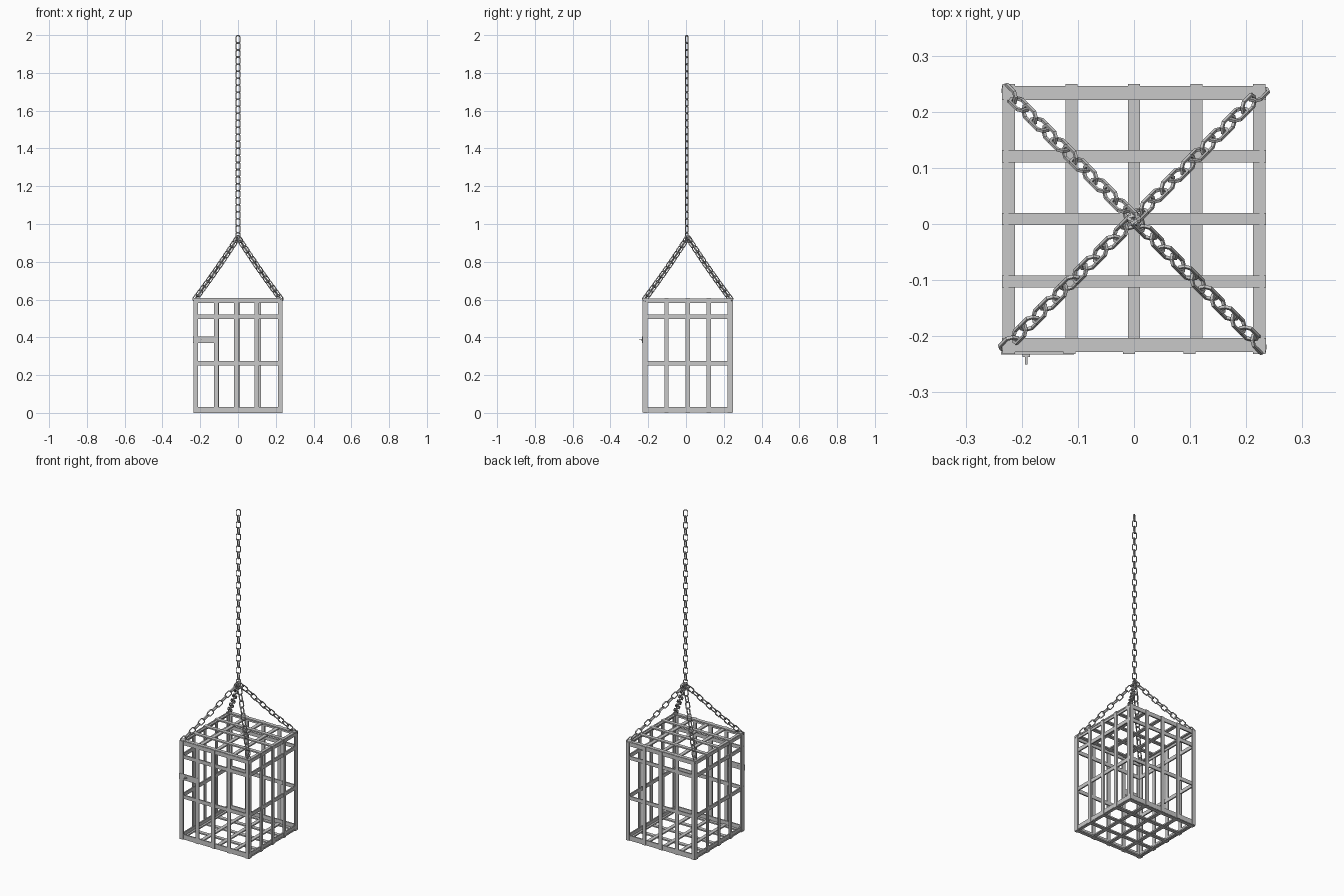
import bpy, math
from mathutils import Vector, Matrix

cube = bpy.data.objects.get("Cube")
if cube:
    bpy.data.objects.remove(cube, do_unlink=True)

iron = bpy.data.materials.new("grey iron")
iron.use_nodes = True
GREY = (0.58, 0.58, 0.58, 1)
iron.diffuse_color = GREY
iron.node_tree.nodes["Principled BSDF"].inputs["Base Color"].default_value = GREY

CY = 0.009          # cage centre in y
R = 0.223           # bar axis distance from the centre
W = 0.022           # flat bar width
T = 0.008           # flat bar thickness
TOP = 0.607
STEPS = [-R, -R / 2, 0, R / 2, R]
FRONT_STEPS = [-R, -0.115, -0.009, 0.099, R]


def add_mesh(name, verts, faces):
    mesh = bpy.data.meshes.new(name)
    mesh.from_pydata(verts, [], faces)
    mesh.materials.append(iron)
    obj = bpy.data.objects.new(name, mesh)
    bpy.context.collection.objects.link(obj)
    return obj


def bar(name, centre, size):
    c, s = Vector(centre), Vector(size) / 2
    verts = [c + Vector((x * s.x, y * s.y, z * s.z))
             for x in (-1, 1) for y in (-1, 1) for z in (-1, 1)]
    faces = [(0, 1, 3, 2), (4, 6, 7, 5), (0, 4, 5, 1),
             (2, 3, 7, 6), (0, 2, 6, 4), (1, 5, 7, 3)]
    return add_mesh(name, verts, faces)


def link_geometry(length, width, wire):
    """Octagonal square-section link in the local XZ plane, long along Z."""
    a, b, cut = width / 2 - wire, length / 2 - wire, width * 0.24
    path = [(a, b - cut), (a - cut, b), (cut - a, b), (-a, b - cut),
            (-a, cut - b), (cut - a, -b), (a - cut, -b), (a, cut - b)]
    n = len(path)
    verts, faces = [], []
    for x, z in path:
        out = Vector((x / a, 0, z / b)).normalized()
        for u, v in ((1, 1), (-1, 1), (-1, -1), (1, -1)):
            verts.append(Vector((x, 0, z)) + out * wire * u + Vector((0, wire * v, 0)))
    for i in range(n):
        for j in range(4):
            k, m = (i + 1) % n, (j + 1) % 4
            faces.append((i * 4 + j, k * 4 + j, k * 4 + m, i * 4 + m))
    return verts, faces


def chain(name, start, end, count, angles, length, width, wire, sag=0):
    start, end = Vector(start), Vector(end)
    turn = (end - start).to_track_quat('Z', 'Y').to_matrix().to_4x4()
    lv, lf = link_geometry(length, width, wire)
    verts, faces = [], []
    for i in range(count):
        f = i / (count - 1)
        spot = start.lerp(end, f) - Vector((0, 0, sag * math.sin(math.pi * f)))
        place = (Matrix.Translation(spot) @ turn
                 @ Matrix.Rotation(math.radians(angles[i % 2]), 4, 'Z'))
        base = len(verts)
        verts += [place @ v for v in lv]
        faces += [tuple(base + k for k in face) for face in lf]
    return add_mesh(name, verts, faces)


# Floor and roof grids of flat bars, cross bars laid over the long bars
for part, z, over in (("floor", T / 2, 0.004), ("roof", TOP - T / 2, -0.004)):
    for s in STEPS:
        bar(part + "_cross_bar", (0, CY + s, z), (0.471, W, T))
        bar(part + "_long_bar", (s, CY, z + over), (W, 0.471, T))

# Flat upright bars on all four walls, paired into angles at the corners
for s, front in zip(STEPS, FRONT_STEPS):
    bar("front_upright", (front, CY - 0.2365, TOP / 2), (W, T, TOP - 0.002))
    bar("back_upright", (s, CY + 0.2365, TOP / 2), (W, T, TOP - 0.002))
    for side in (-1, 1):
        bar("side_upright", (side * 0.2305, CY + s, TOP / 2), (T, W, TOP - 0.002))

# Flat rails around the walls
for z, height in ((TOP - 0.014, 0.024), (0.509, W), (0.263, W), (0.017, 0.03)):
    for side in (-1, 1):
        bar("wall_rail", (0, CY + side * 0.233, z), (0.469, T, height))
        bar("wall_rail", (side * 0.228, CY, z), (T, 0.471, height))

# Lock plate and peg on the front
bar("lock_plate", (-0.172, CY - 0.239, 0.387), (0.13, 0.006, 0.036))
bar("lock_peg", (-0.192, CY - 0.247, 0.387), (0.004, 0.024, 0.004))
bar("lock_peg_collar", (-0.192, CY - 0.244, 0.387), (0.014, 0.004, 0.008))

# Four sling chains and the hanging chain
for sx in (-1, 1):
    for sy in (-1, 1):
        chain("sling_chain", (sx * 0.222, CY + sy * 0.222, 0.609),
              (sx * 0.006, CY + sy * 0.006, 0.92), 13, (45, -45),
              0.046, 0.031, 0.0027, 0.006)
chain("hanging_chain", (0, CY - 0.005, 0.935), (0, CY - 0.005, 1.977), 29, (32, -32),
      0.046, 0.029, 0.0027)
